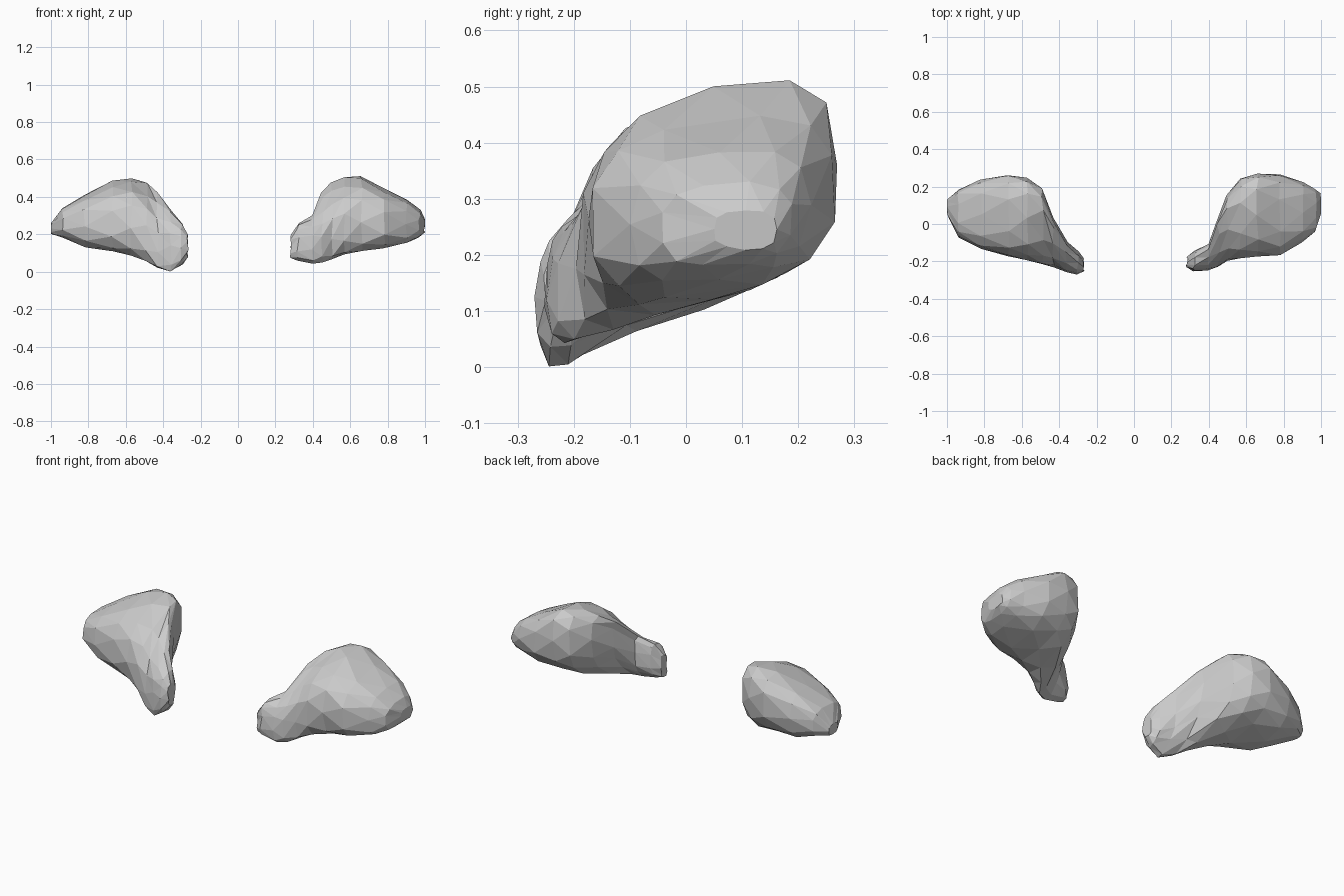
import bpy, bmesh, math, random

if "Cube" in bpy.data.objects:
    bpy.data.objects.remove(bpy.data.objects["Cube"])

SIDES = 12

# Cross-sections along x: x, y min, y max, z min, z max, lean (back edge raised)
LEFT = [
    (-1.0, .05, .13, .20, .26, 0), (-.94, -.07, .185, .18, .34, .1),
    (-.82, -.13, .235, .13, .41, .18), (-.67, -.168, .26, .11, .49, .25),
    (-.57, -.19, .25, .085, .50, .3), (-.49, -.21, .19, .06, .475, .45),
    (-.43, -.235, .03, .02, .425, .62), (-.36, -.26, -.10, 0, .33, .5),
    (-.30, -.267, -.15, .035, .255, .2), (-.27, -.25, -.19, .08, .20, 0),
]
RIGHT = [
    (.285, -.23, -.18, .07, .20, 0), (.32, -.25, -.145, .06, .26, .15),
    (.40, -.245, -.105, .04, .30, .4), (.45, -.225, .02, .05, .42, .62),
    (.50, -.20, .15, .065, .475, .5), (.57, -.18, .24, .09, .505, .32),
    (.66, -.17, .268, .11, .51, .25), (.78, -.165, .262, .125, .45, .2),
    (.90, -.10, .22, .155, .385, .15), (.97, -.04, .185, .18, .33, .1),
    (1.0, .05, .16, .21, .28, 0),
]


def power(v, p=.7):
    return math.copysign(abs(v) ** p, v)


def section(bm, data, offset, rng):
    """One leaning, rounded cross-section ring."""
    x, y0, y1, z0, z1, lean = data
    pts = []
    for i in range(SIDES):
        t = 2 * math.pi * (i + offset) / SIDES
        c, s = power(math.cos(t)), power(math.sin(t))
        pts.append((c, lean * c + math.sqrt(1 - lean ** 2) * s))
    my = max(p[0] for p in pts)
    mz = max(p[1] for p in pts)
    return [bm.verts.new((x + rng.uniform(-.007, .007),
                          (y0 + y1) / 2 + (y1 - y0) / 2 * u / my + rng.uniform(-.004, .004),
                          (z0 + z1) / 2 + (z1 - z0) / 2 * v / mz + rng.uniform(-.003, .003)))
            for u, v in pts]


def lobe(name, table, seed):
    """Loft the sections into a closed faceted body."""
    rng = random.Random(seed)
    bm = bmesh.new()
    rings = [section(bm, d, .5 * (k % 2), rng) for k, d in enumerate(table)]
    for k, (a, b) in enumerate(zip(rings, rings[1:])):
        for i in range(SIDES):
            j = (i + 1) % SIDES
            if k % 2 == 0:
                bm.faces.new((a[i], a[j], b[i]))
                bm.faces.new((a[j], b[j], b[i]))
            else:
                bm.faces.new((a[i], a[j], b[j]))
                bm.faces.new((a[i], b[j], b[i]))
    bm.faces.new(rings[0])
    bm.faces.new(rings[-1])
    bmesh.ops.recalc_face_normals(bm, faces=bm.faces)
    # keep within the ground and the overall width
    for v in bm.verts:
        v.co.z = max(v.co.z, 0)
        v.co.x = max(-1, min(1, v.co.x))
    mesh = bpy.data.meshes.new(name)
    bm.to_mesh(mesh)
    bm.free()
    bpy.context.collection.objects.link(bpy.data.objects.new(name, mesh))


# Two separate tapered lobes, thin tails pointing inwards and forwards
lobe("left_lobe", LEFT, 3)
lobe("right_lobe", RIGHT, 8)
